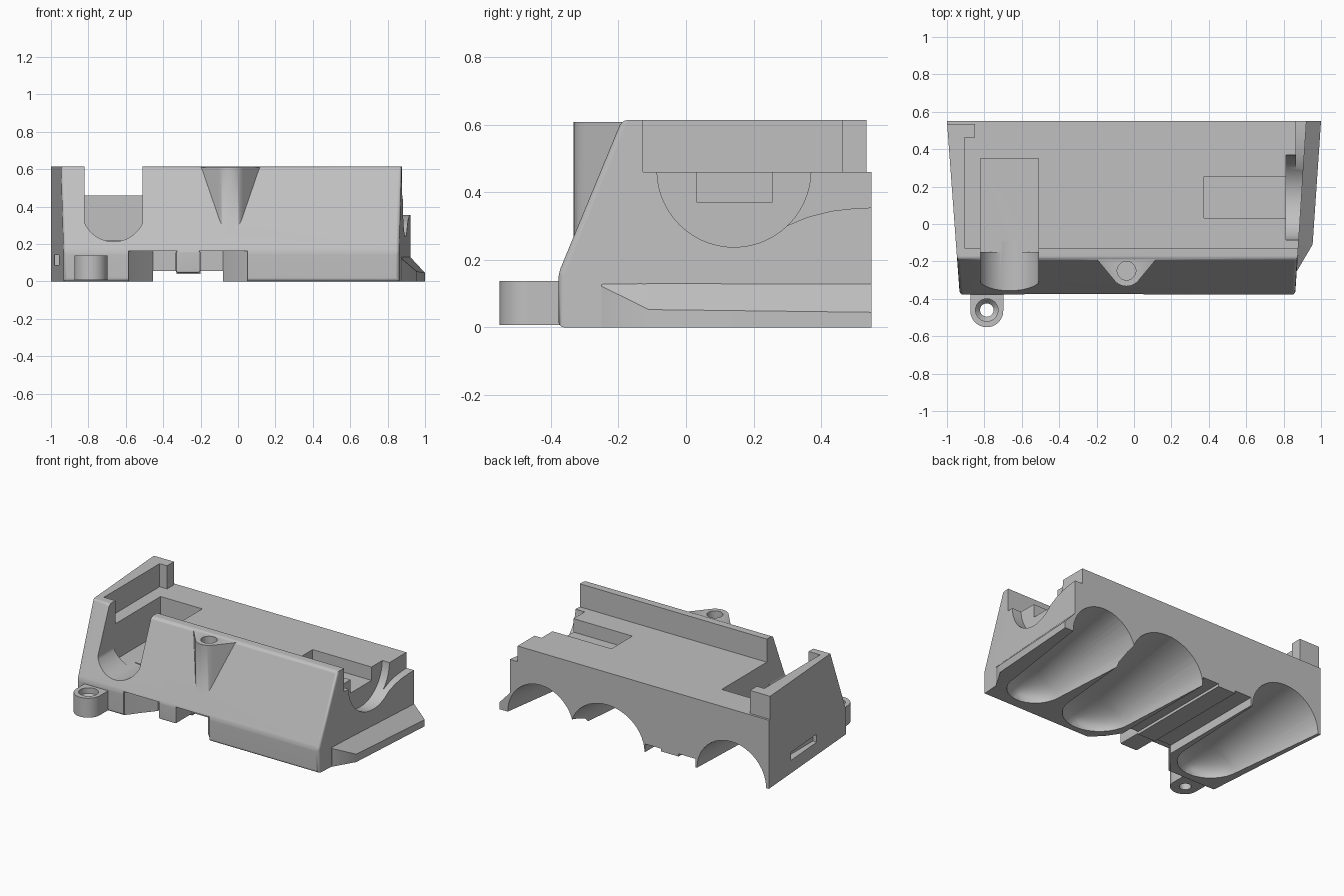
import bpy, bmesh, math

if "Cube" in bpy.data.objects:
    bpy.data.objects.remove(bpy.data.objects["Cube"])

grey = bpy.data.materials.new("light_grey")
grey.diffuse_color = (0.53, 0.53, 0.53, 1)
grey.use_nodes = True
grey.node_tree.nodes["Principled BSDF"].inputs["Base Color"].default_value = grey.diffuse_color


def make(name, rings):
    """Closed solid lofted through equally sized rings of points."""
    bm = bmesh.new()
    loops = [[bm.verts.new(p) for p in ring] for ring in rings]
    n = len(loops[0])
    for a, b in zip(loops, loops[1:]):
        for i in range(n):
            j = (i + 1) % n
            bm.faces.new((a[i], a[j], b[j], b[i]))
    bm.faces.new(loops[0])
    bm.faces.new(loops[-1])
    bmesh.ops.recalc_face_normals(bm, faces=bm.faces)
    mesh = bpy.data.meshes.new(name)
    bm.to_mesh(mesh)
    bm.free()
    mesh.materials.append(grey)
    ob = bpy.data.objects.new(name, mesh)
    bpy.context.collection.objects.link(ob)
    return ob


def box(name, x0, x1, y0, y1, z0, z1):
    return make(name, [[(x0, y0, z), (x1, y0, z), (x1, y1, z), (x0, y1, z)] for z in (z0, z1)])


def prism_x(name, pts, x0, x1):
    return make(name, [[(x, y, z) for y, z in pts] for x in (x0, x1)])


def prism_y(name, pts, y0, y1):
    return make(name, [[(x, y, z) for x, z in pts] for y in (y0, y1)])


def prism_z(name, pts, z0, z1):
    return make(name, [[(x, y, z) for x, y in pts] for z in (z0, z1)])


def arc(cx, cy, r, a0, a1, n):
    return [(cx + r * math.cos(math.radians(a0 + (a1 - a0) * i / n)),
             cy + r * math.sin(math.radians(a0 + (a1 - a0) * i / n))) for i in range(n + 1)]


def circle(cx, cy, r, n=40):
    return arc(cx, cy, r, 0, 360 * (n - 1) / n, n - 1)


def apply_mod(ob, mod):
    bpy.context.view_layer.objects.active = ob
    bpy.ops.object.modifier_apply(modifier=mod.name)


def boolean(ob, tool, op='DIFFERENCE'):
    m = ob.modifiers.new("bool", 'BOOLEAN')
    m.operation, m.solver, m.object = op, 'EXACT', tool
    apply_mod(ob, m)
    bpy.data.objects.remove(tool)


def left(y):
    return -1.0 + 0.068 * (0.55 - y) / 0.925


def right(y):
    return 0.922 - 0.06 * (0.55 - y) / 0.925


# Main shell: side profile spread between the two tapering side walls
profile = [(-0.378, 0), (-0.378, 0.16), (-0.19, 0.615), (0.55, 0.615), (0.55, 0)]
housing = make("housing", [[(f(y), y, z) for y, z in profile] for f in (left, right)])
bm = bmesh.new()
bm.from_mesh(housing.data)
soft = [e for e in bm.edges if max(v.co.y for v in e.verts) < 0]
bmesh.ops.bevel(bm, geom=soft, offset=0.018, segments=3, profile=0.5, affect='EDGES')
bm.to_mesh(housing.data)
bm.free()

# Sloping skirt along the right side
skirt = make("side_skirt", [
    [(0.80, -0.25, 0), (0.872, -0.25, 0), (0.872, -0.25, 0.122), (0.871, -0.25, 0.128), (0.80, -0.25, 0.128)],
    [(0.80, -0.11, 0), (0.955, -0.11, 0), (0.955, -0.11, 0.053), (0.879, -0.11, 0.13), (0.80, -0.11, 0.13)],
    [(0.80, 0.55, 0), (1.0, 0.55, 0), (1.0, 0.55, 0.045), (0.921, 0.55, 0.13), (0.80, 0.55, 0.13)]])
boolean(housing, skirt, 'UNION')

# Screw boss on the sloping front
boss = prism_z("screw_boss", [(-0.2, -0.16), (-0.2, -0.187)] + arc(-0.04, -0.25, 0.083, 215, 325, 12)
               + [(0.12, -0.187), (0.12, -0.16)], 0.2, 0.608)
boolean(housing, boss, 'UNION')
boolean(housing, prism_z("cut", circle(-0.04, -0.25, 0.05), 0.38, 0.7))

# Open tray, leaving the front wall, left wall and corner post
boolean(housing, prism_z("cut", [(-0.905, -0.128), (1.2, -0.128), (1.2, 0.7), (-1.2, 0.7), (-1.2, 0.535),
                                 (-0.85, 0.535), (-0.85, 0.462), (-0.905, 0.462)], 0.46, 0.8))

# Left pocket and the rounded opening through the front wall
boolean(housing, box("cut", -0.82, -0.51, -0.15, 0.35, 0.218, 0.8))
u_shape = [(-0.51, 0.458), (-0.82, 0.458)] + arc(-0.665, 0.382, 0.17, 204.5, 335.5, 20)
boolean(housing, prism_y("cut", u_shape, -0.6, -0.09))
boolean(housing, box("cut", -0.82, -0.51, -0.6, -0.1, 0.44, 0.8))

# Right slot, round side recess and swept rear shoulder
boolean(housing, box("cut", 0.375, 0.83, 0.033, 0.255, 0.37, 0.8))
boolean(housing, prism_x("cut", circle(0.142, 0.466, 0.228, 56), 0.812, 1.2))
boolean(housing, prism_x("cut", [(0.26, 0.275), (0.30, 0.302), (0.36, 0.327), (0.43, 0.345), (0.50, 0.353),
                                 (0.6, 0.357), (0.6, 0.7), (0.26, 0.7)], 0.865, 1.2))


def tunnel(c_back, c_front, r_back, r_front, y_bend, depth):
    """Arched tunnel open at the rear; its roof slopes down to a round blind end."""
    rings = []
    stations = [(0.60, 1.0), (y_bend, 1.0)] + [
        (y_bend - depth * math.sin(math.radians(a)), math.cos(math.radians(a)))
        for a in (12, 24, 36, 48, 60, 70, 79, 85)]
    for y, s in stations:
        k = min(1.0, (0.60 - y) / (0.60 - y_bend))
        c = c_back + (c_front - c_back) * k
        r = (r_back + (r_front - r_back) * k) * s
        h = (0.10 + 0.172 * (y + 0.28)) * s ** 0.5
        rings.append([(c + r * x, y, h * z) for x, z in circle(0, 0, 1, 48)])
    return make("cut", rings)


# Three tunnels in the underside
for args in ((0.695, 0.665, 0.25, 0.175, -0.12, 0.18), (0.20, 0.185, 0.28, 0.225, -0.10, 0.225),
             (-0.725, -0.70, 0.26, 0.205, -0.11, 0.21)):
    boolean(housing, tunnel(*args))

# Front notch with slanted cheeks, and the shallow twin channel running to the rear
boolean(housing, prism_z("cut", [(-0.586, -0.6), (-0.586, -0.365), (-0.53, -0.29), (-0.455, -0.2),
                                 (-0.08, -0.2), (-0.02, -0.29), (0.052, -0.365), (0.052, -0.6)], -0.1, 0.162))
for x0, x1, z in ((-0.455, -0.33, 0.056), (-0.34, -0.19, 0.038), (-0.20, -0.08, 0.056)):
    boolean(housing, box("cut", x0, x1, -0.4, 0.7, -0.1, z))

# Slit in the left wall
boolean(housing, box("cut", -1.2, -0.93, -0.017, 0.289, 0.086, 0.14))

# Locating tab hanging in the front notch
tab = box("locating_tab", -0.333, -0.2, -0.372, -0.19, 0.045, 0.165)
m = tab.modifiers.new("bevel", 'BEVEL')
m.width, m.segments = 0.012, 2
apply_mod(tab, m)

# Mounting ear with a countersunk hole
ear = prism_z("mounting_ear", [(-0.875, -0.35)] + arc(-0.787, -0.464, 0.088, 180, 360, 24) + [(-0.699, -0.35)],
              0.008, 0.138)
boolean(ear, prism_z("cut", circle(-0.787, -0.46, 0.036), -0.1, 0.3))
boolean(ear, make("cut", [[(x, y, z) for x, y in circle(-0.787, -0.46, r)]
                          for r, z in ((0.036, 0.07), (0.06, 0.10), (0.06, 0.2))]))

# Smooth the rounded areas while keeping the large faces flat
for ob in (housing, tab, ear):
    bpy.ops.object.select_all(action='DESELECT')
    ob.select_set(True)
    bpy.context.view_layer.objects.active = ob
    bpy.ops.object.shade_smooth_by_angle(angle=math.radians(33))
    m = ob.modifiers.new("weighted_normals", 'WEIGHTED_NORMAL')
    m.keep_sharp = True
    apply_mod(ob, m)
